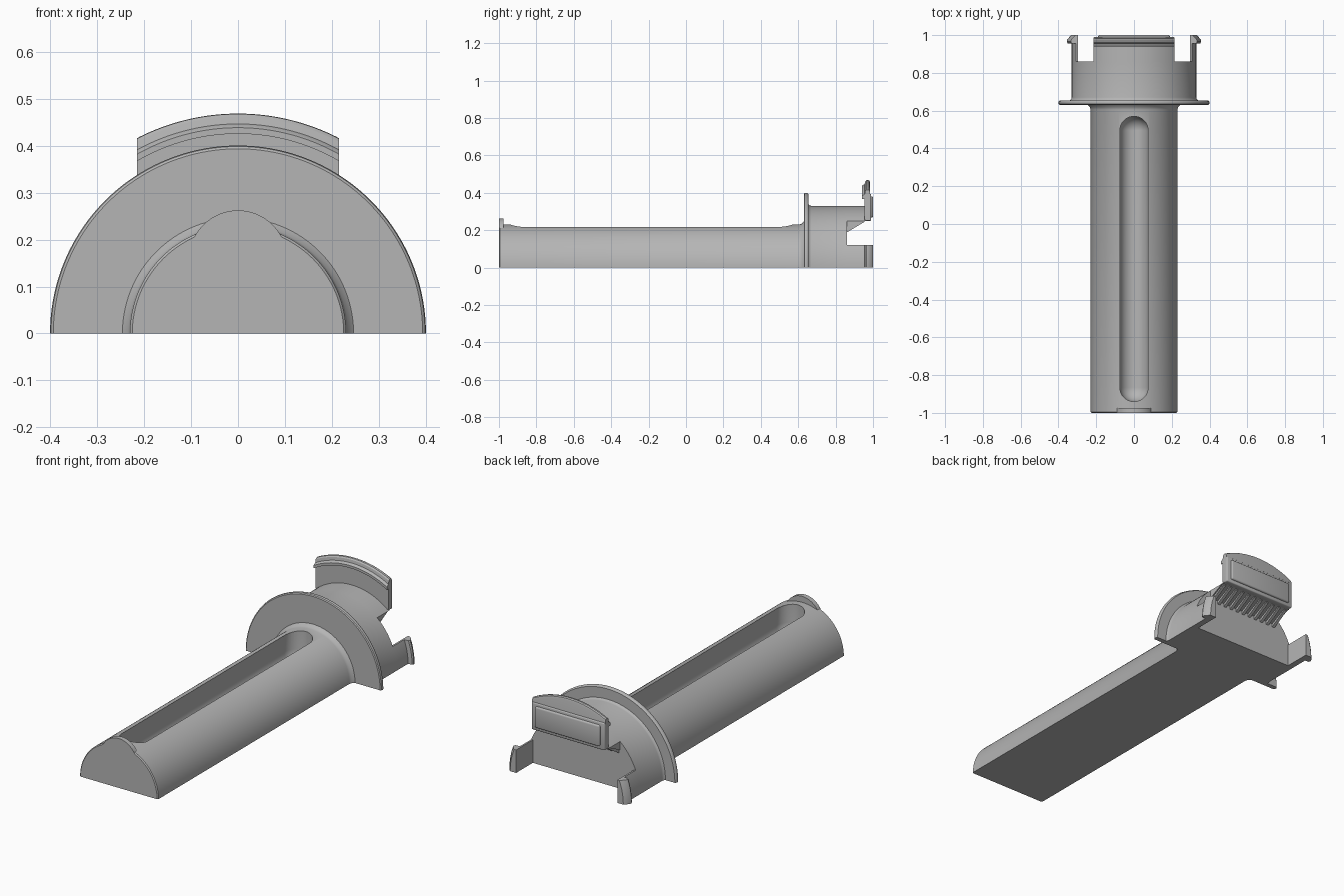
import bpy, bmesh, math
from mathutils import Vector

default = bpy.data.objects.get("Cube")
if default:
    bpy.data.objects.remove(default)

grey = bpy.data.materials.new("matte grey")
grey.use_nodes = True
grey.diffuse_color = (0.46, 0.46, 0.46, 1)
grey.node_tree.nodes["Principled BSDF"].inputs["Base Color"].default_value = (0.46, 0.46, 0.46, 1)


def finish(name, bm):
    bmesh.ops.recalc_face_normals(bm, faces=bm.faces)
    mesh = bpy.data.meshes.new(name)
    bm.to_mesh(mesh)
    bm.free()
    mesh.materials.append(grey)
    obj = bpy.data.objects.new(name, mesh)
    bpy.context.collection.objects.link(obj)
    return obj


def select(obj):
    bpy.ops.object.select_all(action='DESELECT')
    obj.select_set(True)
    bpy.context.view_layer.objects.active = obj


def smooth(obj):
    select(obj)
    bpy.ops.object.shade_smooth_by_angle(angle=math.radians(32))


def half_lathe(name, profile, steps=96):
    """Turn a closed (y, radius) profile half a revolution about the y axis."""
    bm = bmesh.new()
    axis = {i: bm.verts.new((0, y, 0)) for i, (y, r) in enumerate(profile) if r == 0}
    rings = []
    for k in range(steps + 1):
        a = math.pi * k / steps
        rings.append([axis.get(i) or bm.verts.new((r * math.cos(a), y, r * math.sin(a)))
                      for i, (y, r) in enumerate(profile)])
    n = len(profile)
    for ring, following in zip(rings, rings[1:]):
        for i in range(n):
            j = (i + 1) % n
            corners = list(dict.fromkeys([ring[i], ring[j], following[j], following[i]]))
            if len(corners) > 2:
                bm.faces.new(corners)
    bm.faces.new(rings[0])
    bm.faces.new(rings[-1])
    return finish(name, bm)


def side_prism(name, outline, x0, x1):
    """Extrude a (y, z) outline across x."""
    bm = bmesh.new()
    face = bm.faces.new([bm.verts.new((x0, y, z)) for y, z in outline])
    moved = bmesh.ops.extrude_face_region(bm, geom=[face])["geom"]
    bmesh.ops.translate(bm, vec=(x1 - x0, 0, 0),
                        verts=[v for v in moved if isinstance(v, bmesh.types.BMVert)])
    return finish(name, bm)


def box(name, x0, x1, y0, y1, z0, z1):
    return side_prism(name, [(y0, z0), (y1, z0), (y1, z1), (y0, z1)], x0, x1)


def boolean(obj, cutter, operation):
    mod = obj.modifiers.new("cut", 'BOOLEAN')
    mod.operation, mod.object, mod.solver = operation, cutter, 'EXACT'
    select(obj)
    bpy.ops.object.modifier_apply(modifier=mod.name)
    bpy.data.objects.remove(cutter)


def bevel(obj, width):
    mod = obj.modifiers.new("soft edges", 'BEVEL')
    mod.width, mod.segments, mod.limit_method = width, 3, 'ANGLE'
    select(obj)
    bpy.ops.object.modifier_apply(modifier=mod.name)


# Half-round rod, flange and wider rear body in one turned profile
shaft = half_lathe("shaft_and_flange", [
    (-1, 0), (-1, .225), (-.995, .23), (.605, .23), (.618, .234), (.63, .246),
    (.63, .393), (.634, .398), (.642, .4), (.65, .398), (.655, .393),
    (.655, .338), (.662, .332), (.67, .33), (.86, .33), (.86, 0)])

# Long round-bottomed slot in the rod
SLOT_R = .075
bm = bmesh.new()
for y in (-1 + .06 + SLOT_R, .57 - SLOT_R):
    for i in range(32):
        a = math.tau * i / 32
        d = Vector((math.cos(a), math.sin(a), 0)) * SLOT_R
        bm.verts.new((d.x, y + d.y, .4))
        for j in range(8):
            t = math.pi / 2 * j / 8
            bm.verts.new((d.x * math.cos(t), y + d.y * math.cos(t), .13 - SLOT_R * math.sin(t)))
    bm.verts.new((0, y, .13 - SLOT_R))
bmesh.ops.convex_hull(bm, input=bm.verts)
loose = [v for v in bm.verts if not v.link_faces]
bmesh.ops.delete(bm, geom=loose, context='VERTS')
boolean(shaft, finish("slot_cutter", bm), 'DIFFERENCE')
smooth(shaft)

# Round stop tab at the front end
tab = half_lathe("front_tab", [(-1, 0), (-1, .104), (-.975, .104), (-.975, 0)], 48)
tab.location.z = .158
smooth(tab)

# Upper arm with a sloping underside
arm = half_lathe("latch_arm", [(.85, 0), (.85, .33), (.965, .33), (.965, 0)])
boolean(arm, side_prism("arm_limit", [(.8, .2), (.86, .205), (.95, .25), (1, .25),
                                      (1, .5), (.8, .5)], -.215, .215), 'INTERSECT')
smooth(arm)

# Row of ribs under the arm
RIBS = 11
for i in range(RIBS):
    x = -.2 + .4 * i / (RIBS - 1)
    box_x = (x - .008, x + .008)
    side_prism(f"arm_rib_{i + 1}", [(.855, .185), (.955, .245), (.955, .255), (.855, .212)], *box_x)

# Curved latch plate with a front lip
plate = half_lathe("latch_plate", [
    (.955, .2), (.955, .425), (.941, .425), (.941, .438), (.946, .442), (.955, .446),
    (.958, .461), (.964, .467), (.974, .468), (.981, .464), (.984, .456), (.984, .2)])
boolean(plate, box("plate_limit", -.215, .215, .8, 1.1, .255, .6), 'INTERSECT')
smooth(plate)

# Backing slab and raised thumb pad
backing = box("latch_backing", -.215, .215, .957, .99, .25, .395)
bevel(backing, .006)
smooth(backing)
pad = box("thumb_pad", -.19, .19, .98, 1, .268, .38)
bevel(pad, .008)
smooth(pad)

# Side prongs with hooked tips
for side, sign in (("left", 1), ("right", -1)):
    prong = half_lathe(side + "_prong", [
        (.85, 0), (.85, .33), (.955, .33), (.957, .352), (.965, .356),
        (.975, .354), (.995, .338), (1, .332), (1, 0)])
    xs = sorted((sign * .297, sign * .4))
    boolean(prong, box("prong_limit", *xs, .8, 1.1, -.1, .122), 'INTERSECT')
    smooth(prong)
